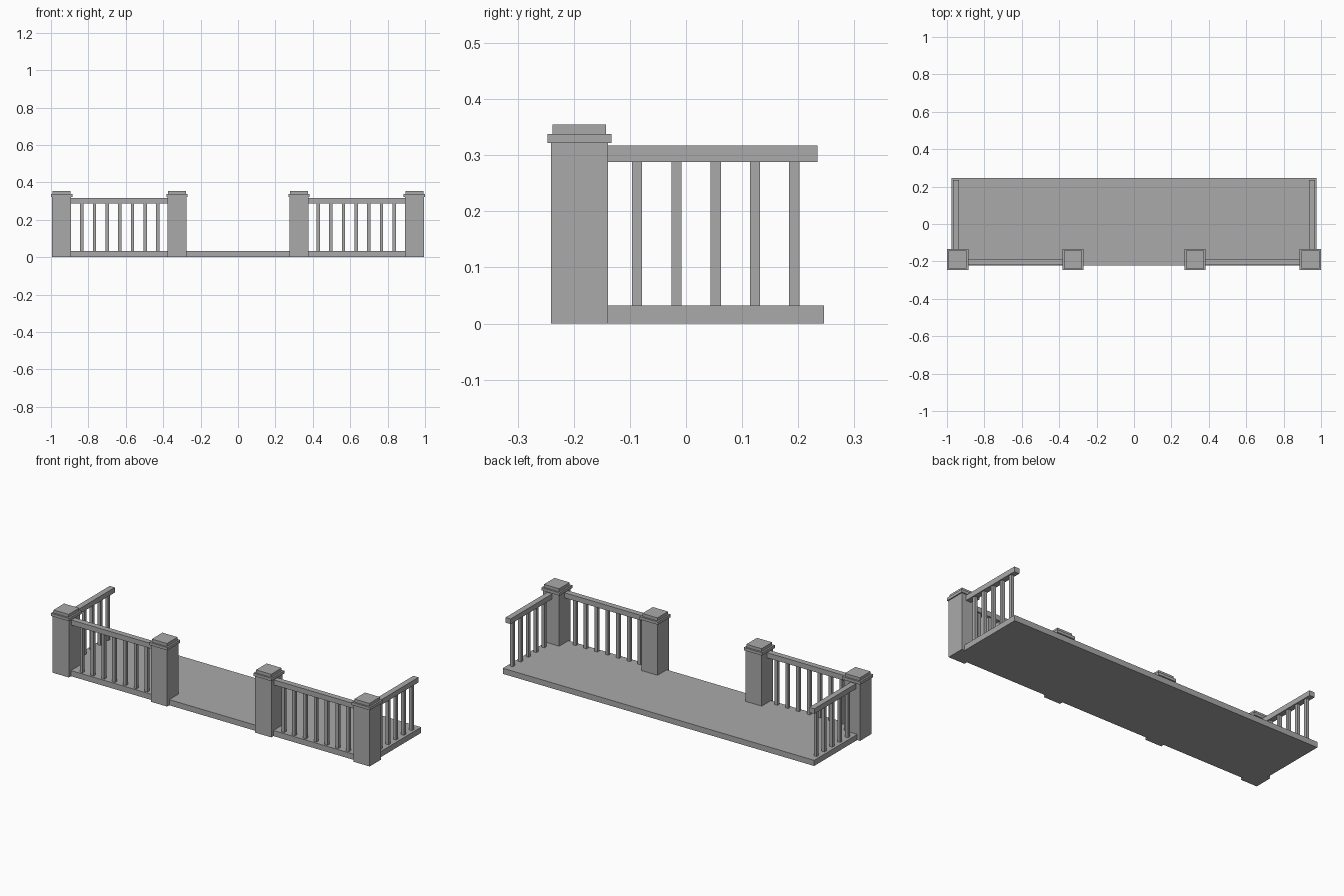
import bpy

cube = bpy.data.objects.get("Cube")
if cube:
    bpy.data.objects.remove(cube, do_unlink=True)

grey = bpy.data.materials.new("mid_grey")
grey.use_nodes = True
colour = (0.4, 0.4, 0.4, 1)
grey.diffuse_color = colour
grey.node_tree.nodes["Principled BSDF"].inputs["Base Color"].default_value = colour


def box(name, x, y, z):
    """Axis-aligned box from (min, max) pairs."""
    bpy.ops.mesh.primitive_cube_add(size=1, location=[sum(p) / 2 for p in (x, y, z)])
    ob = bpy.context.object
    ob.name = name
    ob.scale = [p[1] - p[0] for p in (x, y, z)]
    bpy.ops.object.transform_apply(location=False, rotation=False, scale=True)
    ob.data.materials.append(grey)
    return ob


def around(centre, half):
    return (centre - half, centre + half)


DECK_TOP, RAIL_BASE, RAIL_TOP = 0.032, 0.288, 0.317
POST_Y, POST_HALF = -0.19, 0.051
OUTER_X, INNER_X = 0.943, 0.3265
FRONT_RAIL_Y, SIDE_RAIL_X = -0.202, 0.952
RAIL_HALF, BAR_HALF = 0.016, 0.009

# Porch floor
box("deck", (-0.976, 0.976), (-0.222, 0.246), (0, DECK_TOP))

for side, s in (("left", 1), ("right", -1)):
    # Square posts with two-step caps
    for place, px in (("outer", OUTER_X), ("inner", INNER_X)):
        for part, half, z in (("post", POST_HALF, (0, 0.322)),
                              ("cap_lower", 0.057, (0.322, 0.338)),
                              ("cap_upper", 0.0475, (0.338, 0.355))):
            box(f"{side}_{place}_{part}", around(s * px, half), around(POST_Y, half), z)

    # Front railing
    ends = sorted((s * (INNER_X + POST_HALF), s * (OUTER_X - POST_HALF)))
    box(f"{side}_front_rail", ends, around(FRONT_RAIL_Y, RAIL_HALF), (RAIL_BASE, RAIL_TOP))
    for i in range(7):
        box(f"{side}_front_baluster_{i + 1}", around(s * (0.429 + 0.0677 * i), BAR_HALF),
            around(FRONT_RAIL_Y, BAR_HALF), (DECK_TOP, RAIL_BASE))

    # Side railing
    box(f"{side}_side_rail", around(s * SIDE_RAIL_X, RAIL_HALF),
        (POST_Y + POST_HALF, 0.234), (RAIL_BASE, RAIL_TOP))
    for i in range(5):
        box(f"{side}_side_baluster_{i + 1}", around(s * SIDE_RAIL_X, BAR_HALF),
            around(-0.087 + 0.07 * i, BAR_HALF), (DECK_TOP, RAIL_BASE))
